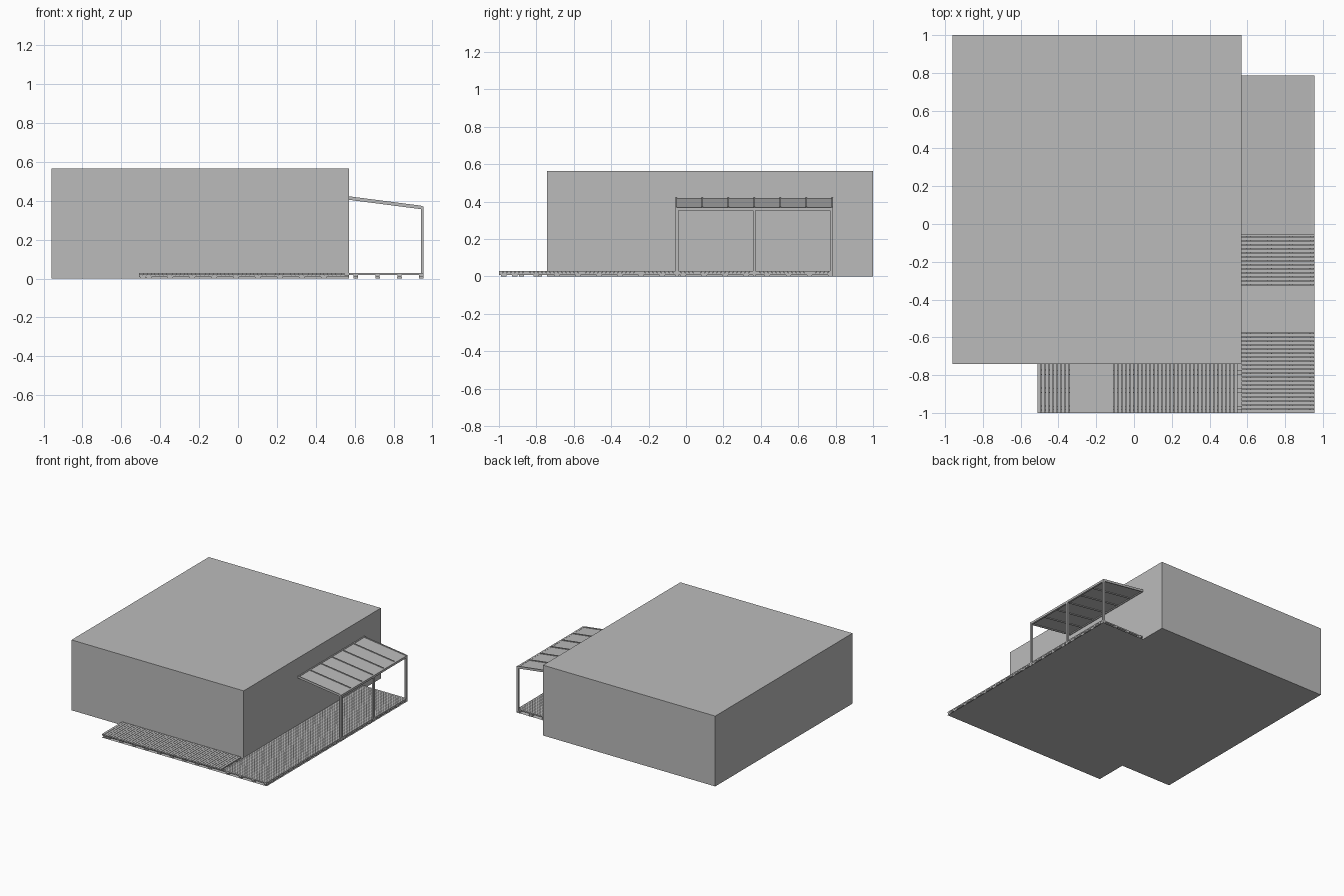
import bpy
import bmesh
import math
from mathutils import Matrix, Vector

old = bpy.data.objects.get("Cube")
if old:
    bpy.data.objects.remove(old, do_unlink=True)

grey = bpy.data.materials.new("plain_grey")
grey.use_nodes = True
grey.diffuse_color = (0.5, 0.5, 0.5, 1)
grey.node_tree.nodes["Principled BSDF"].inputs["Base Color"].default_value = (0.5, 0.5, 0.5, 1)


def finish(name, bm):
    mesh = bpy.data.meshes.new(name)
    bm.to_mesh(mesh)
    bm.free()
    mesh.materials.append(grey)
    obj = bpy.data.objects.new(name, mesh)
    bpy.context.collection.objects.link(obj)
    return obj


def boxes(name, spans):
    """One object made of boxes, each given as x, y and z ranges."""
    bm = bmesh.new()
    for span in spans:
        lo, hi = Vector([s[0] for s in span]), Vector([s[1] for s in span])
        size = hi - lo
        bmesh.ops.create_cube(bm, size=1, matrix=Matrix.Translation((lo + hi) / 2)
                              @ Matrix.Diagonal((*size, 1)))
    return finish(name, bm)


def mid(centre, width):
    return (centre - width / 2, centre + width / 2)


def steps(start, stop, pitch):
    return [start + i * pitch for i in range(int((stop - start) / pitch + 0.01) + 1)]


# Main dimensions
WALL_X, WALL_Y = 0.57, -0.742
DECK_LEFT, DECK_RIGHT, DECK_BACK = -0.51, 0.955, 0.785
PITCH, GAP = 0.0212, 0.0024
PAD_Z, JOIST_Z, BOARD_Z = (0, 0.009), (0.009, 0.018), (0.018, 0.028)

# House block
boxes("house", [((-0.96, WALL_X), (WALL_Y, 1), (0, 0.565))])

# Flat ground sheet beneath the deck
bm = bmesh.new()
outline = [(DECK_LEFT, -1), (DECK_RIGHT, -1), (DECK_RIGHT, DECK_BACK),
           (WALL_X, DECK_BACK), (WALL_X, WALL_Y), (DECK_LEFT, WALL_Y)]
sheet = bm.faces.new([bm.verts.new((x, y, 0)) for x, y in outline])
sheet.normal_update()
sheet.normal_flip()
finish("deck_base", bm)

# Deck boards: front wing runs along y, side wing along x
boxes("front_deck_boards",
      [((x, x + PITCH - GAP), (-1, WALL_Y), BOARD_Z)
       for x in steps(DECK_LEFT, WALL_X - PITCH, PITCH)])
boxes("side_deck_boards",
      [((WALL_X, DECK_RIGHT), (y, y + PITCH - GAP), BOARD_Z)
       for y in steps(-1, DECK_BACK - PITCH, PITCH)])

# Joists crossing under the boards
front_joists = [-0.975, -0.88, -0.785]
side_joists = [0.605, 0.718, 0.831, 0.942]
boxes("front_joists", [((DECK_LEFT, WALL_X), mid(y, 0.022), JOIST_Z) for y in front_joists])
boxes("side_joists", [(mid(x, 0.022), (-1, DECK_BACK), JOIST_Z) for x in side_joists])

# Support pads
boxes("front_pads", [(mid(x, 0.028), mid(y, 0.028), PAD_Z)
                     for x in [-0.49] + steps(-0.46, 0.55, 0.1125) for y in front_joists])
boxes("side_pads", [(mid(x, 0.024), mid(y, 0.028), PAD_Z)
                    for x in side_joists for y in [-0.975] + steps(-0.915, 0.775, 0.1125)])

# Canopy posts and front beam
Y0, Y1, BAR = -0.055, 0.785, 0.015
POST_X = (DECK_RIGHT - BAR, DECK_RIGHT)
boxes("canopy_posts", [(POST_X, (y, y + BAR), (0, 0.36))
                       for y in (Y0, (Y0 + Y1 - BAR) / 2, Y1 - BAR)])
boxes("canopy_front_beam", [(POST_X, (Y0, Y1), (0.353, 0.37))])


def slope_z(x):
    return 0.42 + (x - WALL_X) * (0.37 - 0.42) / (DECK_RIGHT - WALL_X)


def sloped(name, x_range, y_spans, below, above):
    """Bars or sheets that follow the roof pitch."""
    obj = boxes(name, [(x_range, y, (-below, above)) for y in y_spans])
    for v in obj.data.vertices:
        v.co.z += slope_z(v.co.x)
    return obj


# Sloping canopy roof: sheet, rafters, end frames and wall rail
ROOF_X = (WALL_X, DECK_RIGHT)
sloped("canopy_sheet", ROOF_X, [(Y0, Y1)], 0.007, -0.003)
rafter_gap = (Y1 - Y0 - 0.006) / 6
sloped("canopy_rafters", (WALL_X, DECK_RIGHT - BAR),
       [mid(Y0 + 0.003 + i * rafter_gap, 0.006) for i in range(7)], 0.014, 0.003)
sloped("canopy_end_frames", ROOF_X, [(Y0, Y0 + 0.008), (Y1 - 0.008, Y1)], 0.015, 0.001)
sloped("canopy_wall_rail", (WALL_X, WALL_X + 0.008), [(Y0, Y1)], 0.015, 0)
